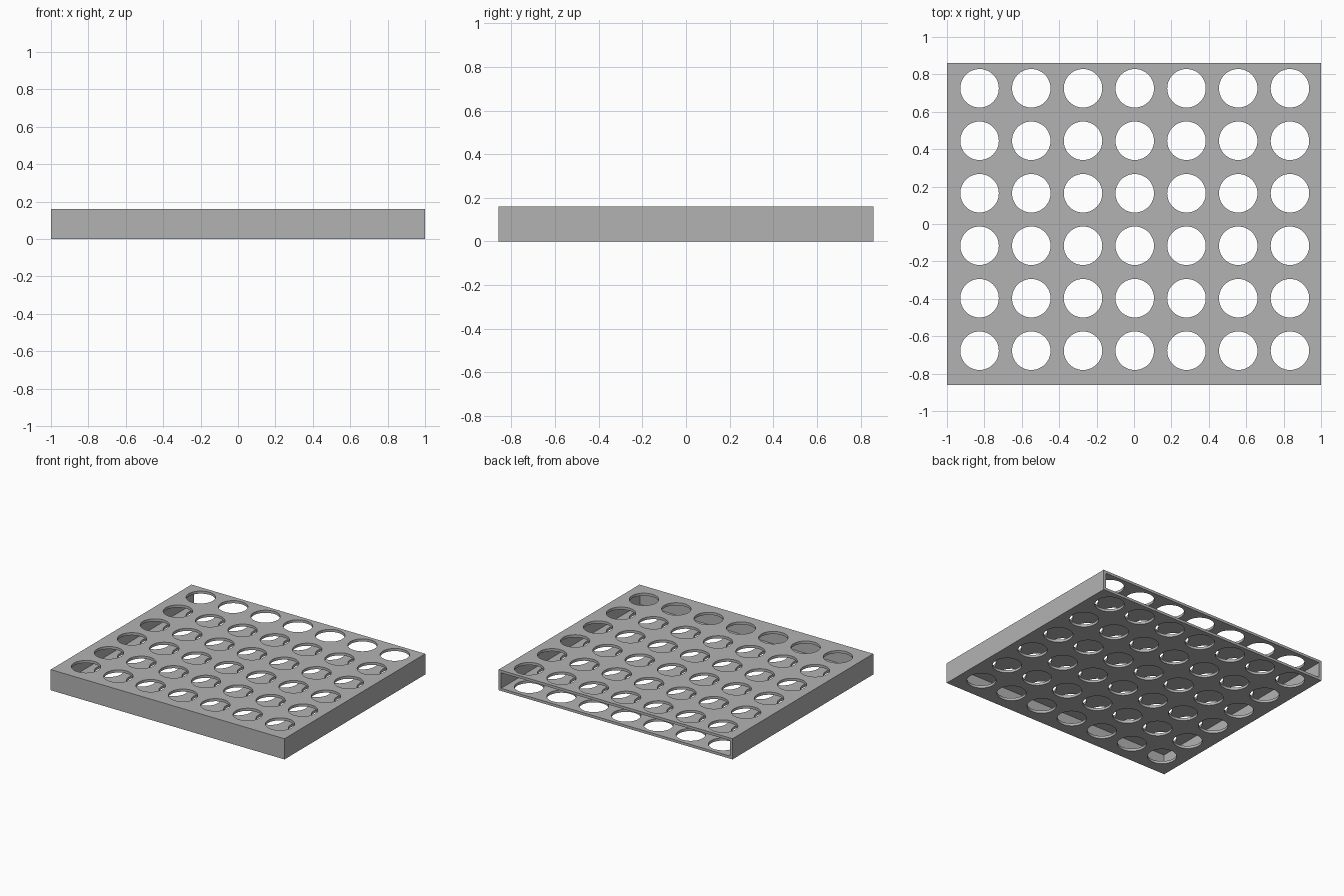
import bpy
import bmesh
from mathutils import Matrix, Vector

WIDTH, DEPTH, HEIGHT, WALL = 2.0, 1.72, 0.16, 0.02
COLUMNS, ROWS = 7, 6
STEP_X, STEP_Y, RADIUS = 0.2766, 0.2806, 0.103
MIDDLE = Vector((0.004, 0.024, HEIGHT / 2))

if "Cube" in bpy.data.objects:
    bpy.data.objects.remove(bpy.data.objects["Cube"], do_unlink=True)

grey = bpy.data.materials.new("plain grey")
grey.use_nodes = True
grey.diffuse_color = (0.45, 0.45, 0.45, 1)
grey.node_tree.nodes["Principled BSDF"].inputs["Base Color"].default_value = grey.diffuse_color


def make_object(name, bm):
    mesh = bpy.data.meshes.new(name)
    bm.to_mesh(mesh)
    bm.free()
    mesh.materials.append(grey)
    obj = bpy.data.objects.new(name, mesh)
    bpy.context.collection.objects.link(obj)
    return obj


def make_box(name, low, high):
    low, high = Vector(low), Vector(high)
    bm = bmesh.new()
    matrix = Matrix.Translation((low + high) / 2) @ Matrix.Diagonal((*(high - low), 1))
    bmesh.ops.create_cube(bm, size=1, matrix=matrix)
    return make_object(name, bm)


def cut(target, cutter):
    cutter.hide_render = True
    modifier = target.modifiers.new("cut", "BOOLEAN")
    modifier.operation = "DIFFERENCE"
    modifier.solver = "EXACT"
    modifier.object = cutter
    bpy.context.view_layer.objects.active = target
    bpy.ops.object.modifier_apply(modifier=modifier.name)
    bpy.data.objects.remove(cutter, do_unlink=True)


# Hollow sleeve, open at the back
x, y = WIDTH / 2, DEPTH / 2
sleeve = make_box("perforated_sleeve", (-x, -y, 0), (x, y, HEIGHT))
cavity = make_box("cavity_cutter", (WALL - x, WALL - y, WALL), (x - WALL, y + WALL, HEIGHT - WALL))
cut(sleeve, cavity)

# Grid of round holes through the top and bottom panels
bm = bmesh.new()
for column in range(COLUMNS):
    for row in range(ROWS):
        offset = Vector(((column - (COLUMNS - 1) / 2) * STEP_X,
                         (row - (ROWS - 1) / 2) * STEP_Y, 0))
        bmesh.ops.create_cone(bm, cap_ends=True, segments=48, radius1=RADIUS, radius2=RADIUS,
                              depth=HEIGHT * 2, matrix=Matrix.Translation(MIDDLE + offset))
cut(sleeve, make_object("hole_cutters", bm))

# Smooth hole rims with crisp panel edges
bpy.ops.object.select_all(action="DESELECT")
sleeve.select_set(True)
bpy.context.view_layer.objects.active = sleeve
bpy.ops.object.shade_smooth_by_angle()
